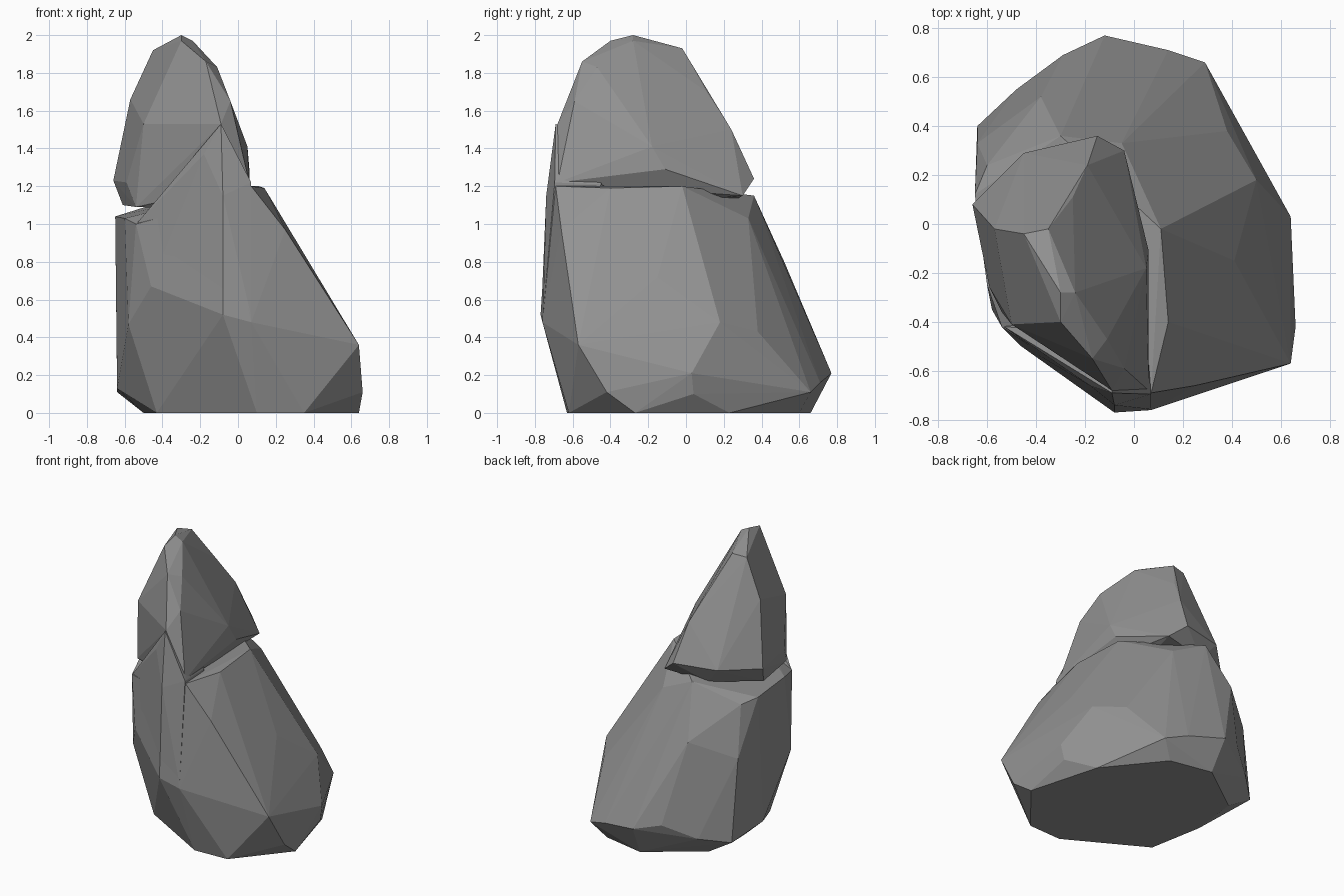
import bpy, bmesh

# Dark grey stone
stone = bpy.data.materials.new("dark_stone")
stone.diffuse_color = (0.29, 0.29, 0.29, 1)


def hull_rock(name, points):
    """Faceted stone: convex hull around a few corner points."""
    bm = bmesh.new()
    for p in points:
        bm.verts.new(p)
    bmesh.ops.convex_hull(bm, input=bm.verts[:])
    loose = [v for v in bm.verts if not v.link_faces]
    bmesh.ops.delete(bm, geom=loose, context='VERTS')
    bmesh.ops.dissolve_limit(bm, angle_limit=0.03, verts=bm.verts[:], edges=bm.edges[:])
    bmesh.ops.recalc_face_normals(bm, faces=bm.faces[:])
    me = bpy.data.meshes.new(name)
    bm.to_mesh(me)
    bm.free()
    me.materials.append(stone)
    ob = bpy.data.objects.new(name, me)
    bpy.context.collection.objects.link(ob)
    return ob


# Flat footprint on the ground
foot = [(x, y, 0) for x, y in [
    (0.10, -0.63), (0.35, -0.62), (0.64, -0.27), (0.50, 0.23),
    (0.20, 0.60), (-0.10, 0.66), (-0.46, 0.40), (-0.50, 0.05), (-0.43, -0.33)]]

# Wide lower boulder, leaning inwards to its top
lower = hull_rock("stacked_rock", foot + [
    (0.66, -0.42, 0.11), (0.64, 0.03, 0.21), (0.62, 0.04, 0.10), (0.29, 0.66, 0.11),
    (0.14, 0.71, 0.16), (-0.12, 0.77, 0.21), (-0.29, 0.69, 0.25), (-0.48, 0.55, 0.15),
    (-0.64, 0.40, 0.11), (-0.64, 0.05, 0.13), (-0.64, 0.33, 0.68), (0.64, -0.57, 0.36),
    (0.50, 0.18, 0.48), (0.38, 0.38, 0.43), (0.07, -0.76, 0.48), (-0.08, -0.77, 0.52),
    (-0.46, -0.50, 0.67), (-0.58, -0.35, 0.47), (0.41, -0.15, 0.72), (0.31, 0.07, 0.82),
    (-0.38, 0.52, 0.80), (0.25, -0.66, 0.97), (-0.54, -0.42, 1.00), (-0.65, 0.12, 1.04),
    (-0.60, -0.25, 1.03), (-0.60, 0.24, 1.02), (-0.08, -0.73, 1.12), (-0.30, 0.36, 1.15),
    (-0.05, 0.33, 1.03), (0.14, -0.40, 1.19), (0.11, -0.02, 1.20), (0.07, -0.69, 1.20)])

# Leaning upper boulder, narrow at the peak
upper = hull_rock("upper_boulder", [
    (-0.30, -0.28, 2.00), (-0.30, -0.40, 1.97), (-0.24, -0.28, 1.97), (-0.35, -0.02, 1.93),
    (-0.45, -0.04, 1.92), (-0.17, -0.55, 1.86), (-0.11, -0.47, 1.83), (-0.25, 0.11, 1.70),
    (-0.57, -0.02, 1.66), (-0.04, -0.59, 1.65), (-0.19, 0.24, 1.50), (-0.09, -0.68, 1.53),
    (-0.50, -0.41, 1.53), (0.05, -0.18, 1.41), (0.06, -0.11, 1.29), (-0.66, 0.08, 1.23),
    (-0.45, 0.29, 1.24), (-0.15, 0.36, 1.24), (-0.04, 0.30, 1.15), (-0.59, -0.26, 1.22),
    (-0.61, 0.00, 1.10), (-0.54, -0.36, 1.09), (-0.35, 0.25, 1.12), (-0.20, -0.45, 1.08),
    (0.06, -0.68, 1.22)])

# Front spur bridging the two boulders
spur = hull_rock("front_spur", [
    (-0.09, -0.69, 1.53), (-0.18, -0.66, 1.37), (0.07, -0.695, 1.22), (-0.53, -0.42, 1.01),
    (-0.08, -0.74, 1.15), (-0.15, -0.30, 1.00), (0.05, -0.45, 1.21), (-0.06, -0.45, 1.45),
    (-0.08, -0.765, 0.56), (0.07, -0.757, 0.51), (-0.45, -0.50, 0.70)])

# Merge the stones into one outer skin
for part in (upper, spur):
    mod = lower.modifiers.new("merge_" + part.name, 'BOOLEAN')
    mod.operation = 'UNION'
    mod.solver = 'EXACT'
    mod.object = part
    part.hide_render = True
    part.hide_set(True)
